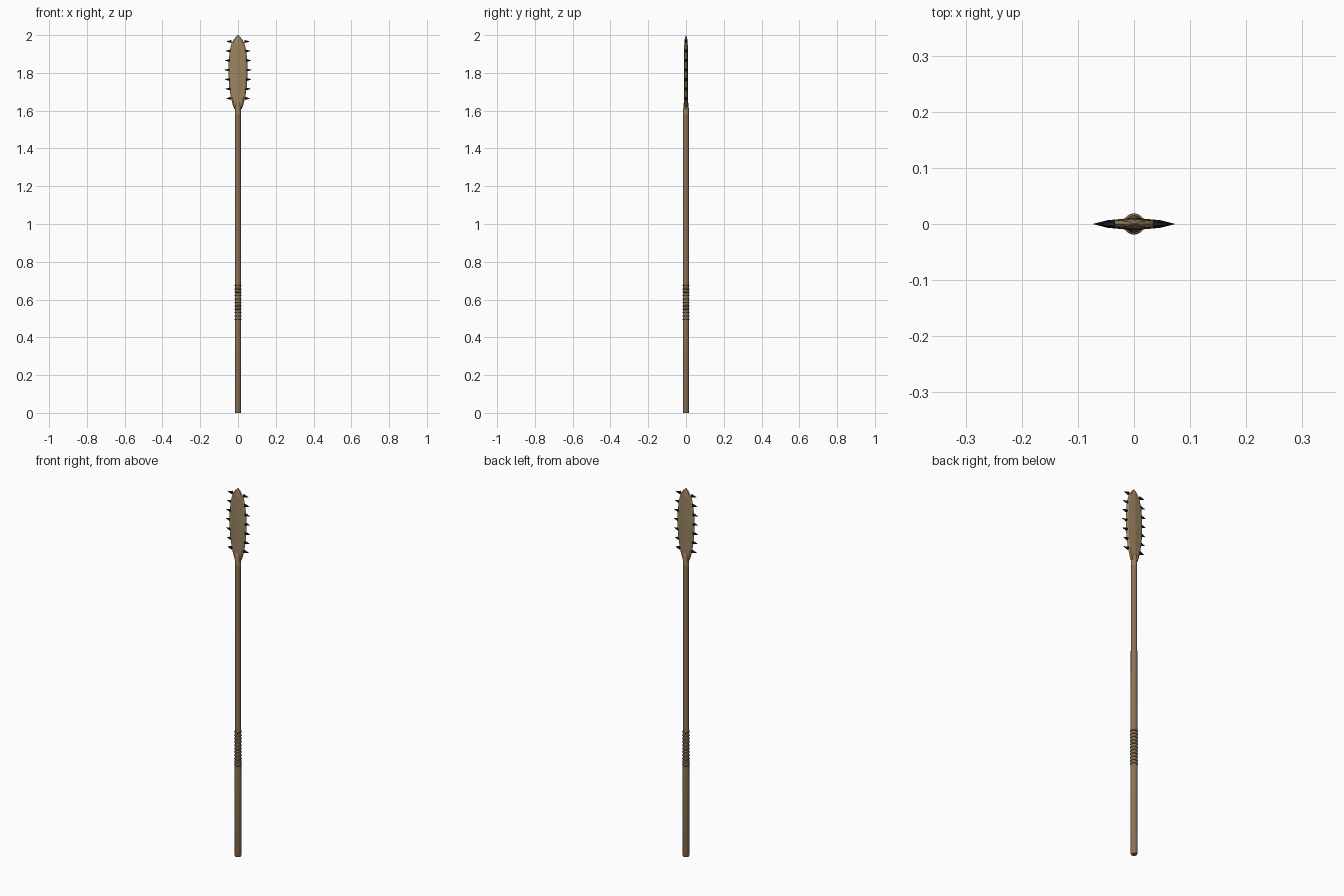
import bpy, bmesh, math
from mathutils import Matrix

if "Cube" in bpy.data.objects:
    bpy.data.objects.remove(bpy.data.objects["Cube"])


def material(name, rgb):
    m = bpy.data.materials.new(name)
    m.diffuse_color = (*rgb, 1)
    m.use_nodes = True
    m.node_tree.nodes["Principled BSDF"].inputs["Base Color"].default_value = m.diffuse_color
    return m


WOOD = material("wood", (0.27, 0.17, 0.09))
HEAD = material("head_wood", (0.33, 0.23, 0.12))
CORD = material("cord", (0.24, 0.16, 0.09))
STONE = material("dark_stone", (0.015, 0.015, 0.02))


def finish(bm, name, mat, smooth=None):
    bmesh.ops.recalc_face_normals(bm, faces=bm.faces)
    me = bpy.data.meshes.new(name)
    bm.to_mesh(me)
    bm.free()
    me.materials.append(mat)
    ob = bpy.data.objects.new(name, me)
    bpy.context.collection.objects.link(ob)
    if smooth:
        bpy.ops.object.select_all(action='DESELECT')
        ob.select_set(True)
        bpy.context.view_layer.objects.active = ob
        bpy.ops.object.shade_smooth_by_angle(angle=math.radians(smooth))
    return ob


def loft(name, rings, mat, smooth=None):
    """Skin a list of equal-length point rings and cap both ends."""
    bm = bmesh.new()
    vr = [[bm.verts.new(p) for p in r] for r in rings]
    n = len(vr[0])
    for a, b in zip(vr, vr[1:]):
        for i in range(n):
            j = (i + 1) % n
            bm.faces.new((a[i], a[j], b[j], b[i]))
    bm.faces.new(vr[0][::-1])
    bm.faces.new(vr[-1])
    return finish(bm, name, mat, smooth)


def circle(r, z, n=16):
    return [(r * math.cos(2 * math.pi * i / n), r * math.sin(2 * math.pi * i / n), z)
            for i in range(n)]


# Shaft, with slightly rounded butt
loft("shaft", [circle(r, z) for r, z in
               [(0.0145, 0), (0.0165, 0.006), (0.0163, 0.5), (0.0155, 1.1),
                (0.0150, 1.60)]], WOOD, 35)

# Socket joining the shaft to the head
loft("socket", [circle(r, z) for r, z in
                [(0.0155, 1.58), (0.0145, 1.615), (0.013, 1.64), (0.009, 1.647)]], HEAD, 35)

# Cord grip: stacked rings around the shaft
bm = bmesh.new()
N, M = 20, 8
for k in range(11):
    zc = 0.495 + k * 0.018
    g = []
    for i in range(N):
        a = 2 * math.pi * i / N
        row = []
        for j in range(M):
            b = 2 * math.pi * j / M
            r = 0.0155 + 0.0035 * math.cos(b)
            row.append(bm.verts.new((r * math.cos(a), r * math.sin(a),
                                     zc + 0.0035 * math.sin(b))))
        g.append(row)
    for i in range(N):
        for j in range(M):
            bm.faces.new((g[i][j], g[(i + 1) % N][j],
                          g[(i + 1) % N][(j + 1) % M], g[i][(j + 1) % M]))
finish(bm, "cord_grip", CORD, 60)

# Leaf-shaped head: (z, half width, half thickness)
outline = [(1.61, 0.020, 0.008), (1.63, 0.028, 0.009), (1.67, 0.038, 0.010),
           (1.72, 0.046, 0.0105), (1.77, 0.050, 0.011), (1.82, 0.051, 0.011),
           (1.87, 0.049, 0.0105), (1.92, 0.043, 0.010), (1.96, 0.033, 0.009),
           (1.985, 0.016, 0.006), (2.0, 0.001, 0.001)]


def section(z, w, t):
    half = [(-w, 0), (-0.78 * w, -0.68 * t), (0, -t), (0.78 * w, -0.68 * t)]
    return [(x, y, z) for x, y in half] + [(-x, -y, z) for x, y in half]


loft("head", [section(*p) for p in outline], HEAD)

# Stone teeth along both edges of the head
bm = bmesh.new()
tips = [0.066, 0.070, 0.073, 0.074, 0.073, 0.069, 0.064]
for k, tip in enumerate(tips):
    z = 1.665 + k * 0.0502
    for s in (-1, 1):
        L = 0.030
        mat = (Matrix.Translation((s * (tip - L / 2), 0, z))
               @ Matrix.Diagonal((1, 0.8, 1, 1))
               @ Matrix.Rotation(s * math.pi / 2, 4, 'Y'))
        bmesh.ops.create_cone(bm, cap_ends=True, segments=6, radius1=0.0095,
                              radius2=0.0, depth=L, matrix=mat)
finish(bm, "stone_teeth", STONE)
